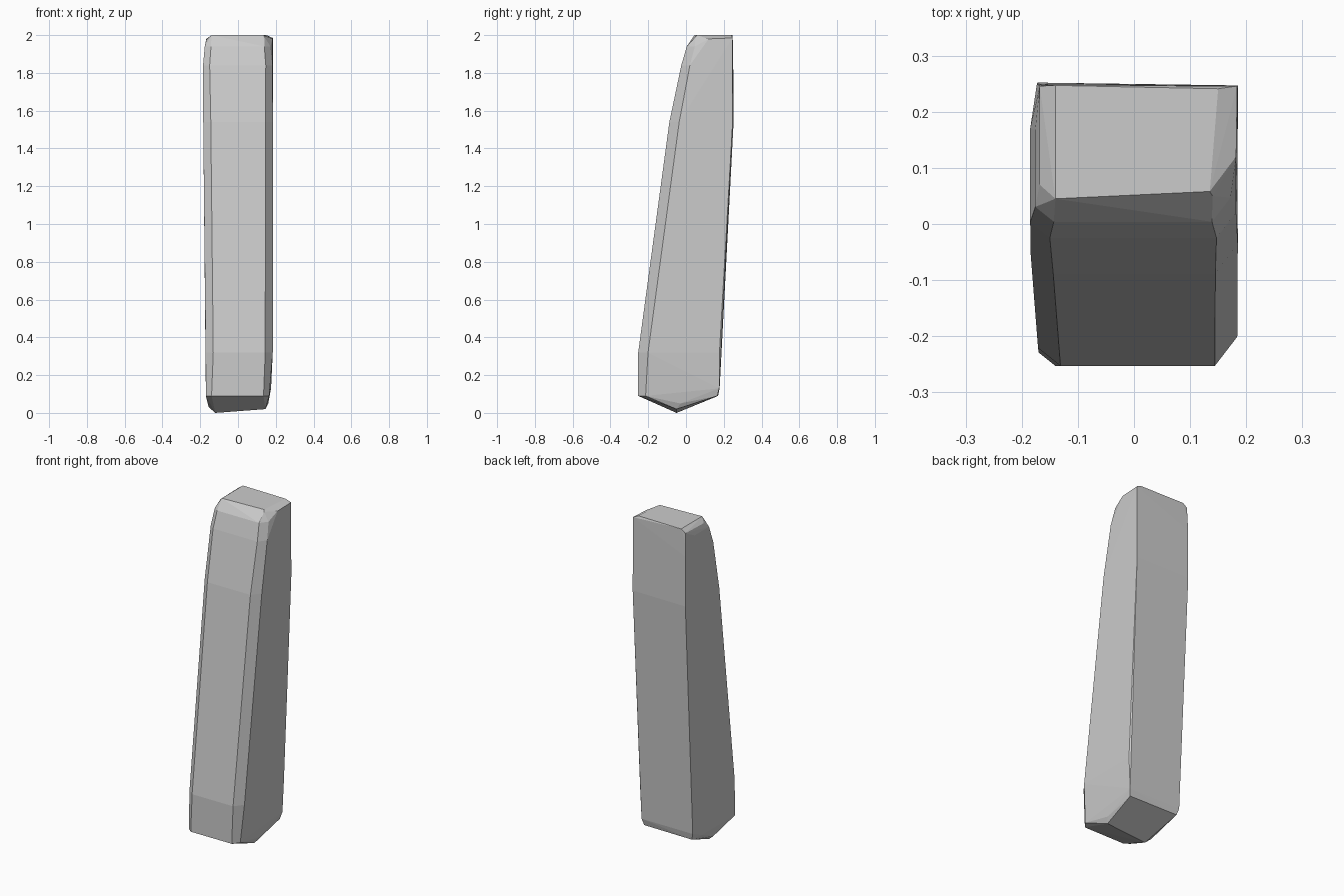
import bpy, bmesh

# Height, front y, back y, left x, right x, front chamfer of each cross-section
sections = [
    (0.09, -0.253, 0.170, -0.170, 0.165, 0.030),
    (0.32, -0.253, 0.182, -0.171, 0.184, 0.040),
    (0.90, -0.178, 0.215, -0.176, 0.185, 0.040),
    (1.54, -0.088, 0.252, -0.184, 0.185, 0.040),
    (1.84, -0.025, 0.250, -0.185, 0.182, 0.035),
    (1.94, 0.004, 0.248, -0.176, 0.172, 0.033),
]

bm = bmesh.new()

# Slab body: front corners chamfered, back corners sharp
for z, front, back, left, right, c in sections:
    for x, y in ((left + c, front), (right - c, front), (right, front + c * 1.3),
                 (right, back - 0.005), (left + 0.012, back), (left, back - 0.08),
                 (left, front + c * 0.8)):
        bm.verts.new((x, y, z))

# Wedge-shaped foot
for p in ((-0.12, -0.05, 0), (0.145, -0.05, 0.02), (-0.155, -0.04, 0.03),
          (0.16, -0.03, 0.05), (-0.17, 0.178, 0.13), (0.175, 0.176, 0.13)):
    bm.verts.new(p)

# Bevelled top cap
for p in ((-0.14, 0.038, 1.985), (0.14, 0.05, 1.99), (0.15, 0.241, 2.0),
          (-0.14, 0.247, 2.0), (-0.14, 0.045, 2.0), (0.135, 0.058, 2.0),
          (-0.168, 0.246, 1.98), (0.184, 0.246, 1.985), (0.182, 0.12, 1.98),
          (-0.168, 0.07, 1.975)):
    bm.verts.new(p)

# Skin the stone as one chiselled convex block
hull = bmesh.ops.convex_hull(bm, input=bm.verts[:])
loose = {g for g in hull["geom_interior"] + hull["geom_unused"]
         if isinstance(g, bmesh.types.BMVert)}
bmesh.ops.delete(bm, geom=list(loose), context='VERTS')
bmesh.ops.dissolve_limit(bm, angle_limit=0.015, verts=bm.verts[:], edges=bm.edges[:])
bmesh.ops.recalc_face_normals(bm, faces=bm.faces[:])

mesh = bpy.data.meshes.new("stone_slab")
bm.to_mesh(mesh)
bm.free()
bpy.context.collection.objects.link(bpy.data.objects.new("stone_slab", mesh))
